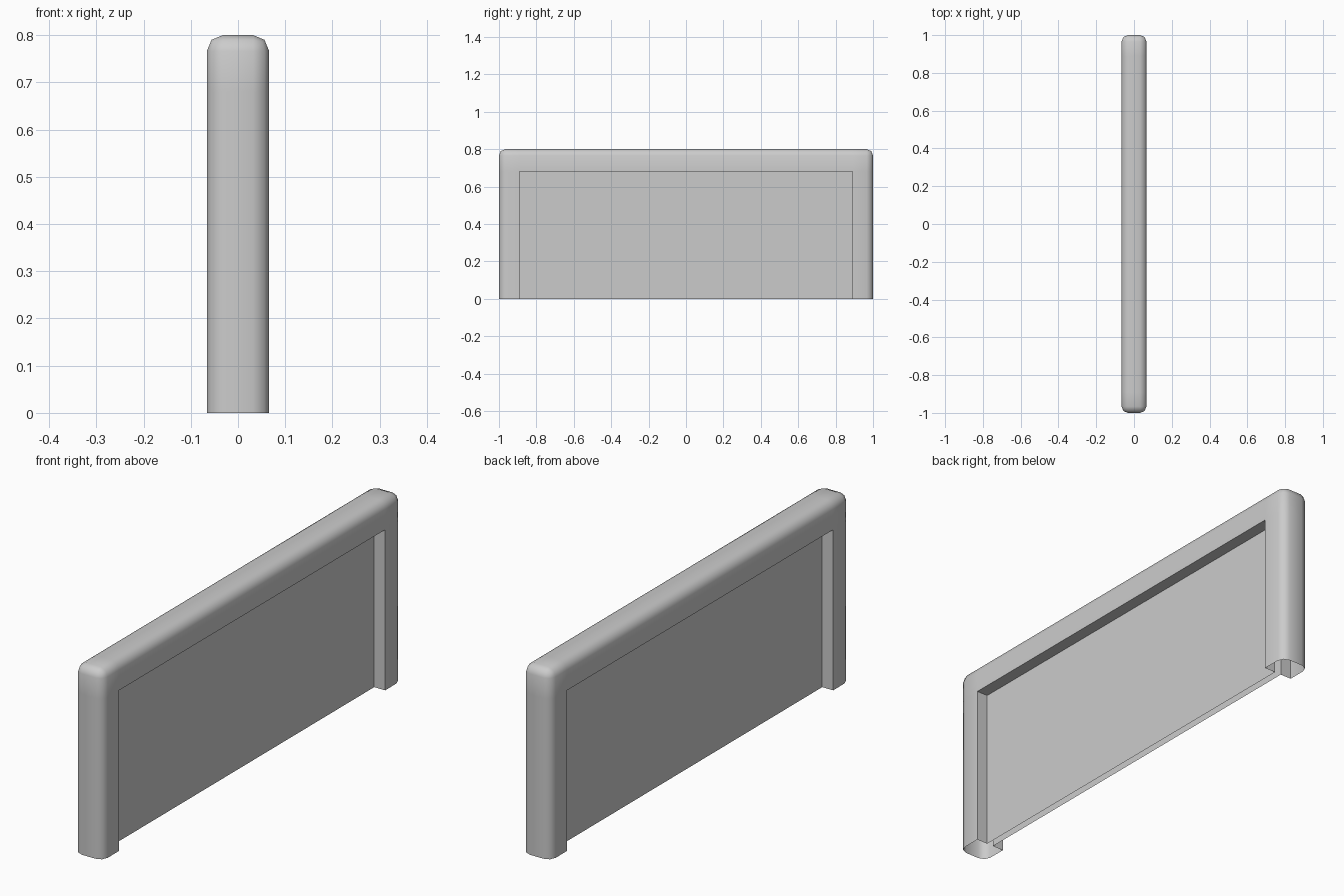
import bpy, bmesh
from mathutils import Vector

if "Cube" in bpy.data.objects:
    bpy.data.objects.remove(bpy.data.objects["Cube"])

HX, HY, HZ = 0.066, 1.0, 0.8      # half thickness, half length, height
IN_Y, IN_Z = 0.89, 0.68           # inner opening of the frame
PANEL_X = 0.015                   # half thickness of the recessed panel

bm = bmesh.new()

# Rounded outer block, extended below the floor so its foot can be cut open
bmesh.ops.create_cube(bm, size=1)
for v in bm.verts:
    v.co = Vector((v.co.x * 2 * HX, v.co.y * 2 * HY, HZ if v.co.z > 0 else -0.3))
bmesh.ops.bevel(bm, geom=bm.edges[:], offset=0.034, offset_type='OFFSET',
                segments=2, profile=0.5, affect='EDGES')


def cut(co, no, clear=False):
    bmesh.ops.bisect_plane(bm, geom=bm.verts[:] + bm.edges[:] + bm.faces[:],
                           plane_co=co, plane_no=no, clear_inner=clear)


# Open bottom, then the outline of the recess
cut((0, 0, 0), (0, 0, 1), True)
cut((0, IN_Y, 0), (0, 1, 0))
cut((0, -IN_Y, 0), (0, 1, 0))
cut((0, 0, IN_Z), (0, 0, 1))

# Sink the panel on both sides
for side in (1, -1):
    faces = []
    for f in bm.faces:
        c = f.calc_center_median()
        if f.normal.x * side > 0.99 and abs(c.y) < IN_Y and c.z < IN_Z:
            faces.append(f)
    res = bmesh.ops.extrude_face_region(bm, geom=faces)
    for v in res["geom"]:
        if isinstance(v, bmesh.types.BMVert):
            v.co.x = side * PANEL_X
    old = [f for f in faces if f.is_valid]
    if old:
        bmesh.ops.delete(bm, geom=old, context='FACES')

# Keep the underside open
under = [f for f in bm.faces if all(abs(v.co.z) < 1e-4 for v in f.verts)]
bmesh.ops.delete(bm, geom=under, context='FACES')
bmesh.ops.recalc_face_normals(bm, faces=bm.faces[:])

mesh = bpy.data.meshes.new("framed_panel")
bm.to_mesh(mesh)
bm.free()
panel = bpy.data.objects.new("framed_panel", mesh)
bpy.context.collection.objects.link(panel)
bpy.context.view_layer.objects.active = panel
panel.select_set(True)
bpy.ops.object.shade_smooth_by_angle(angle=0.9)
